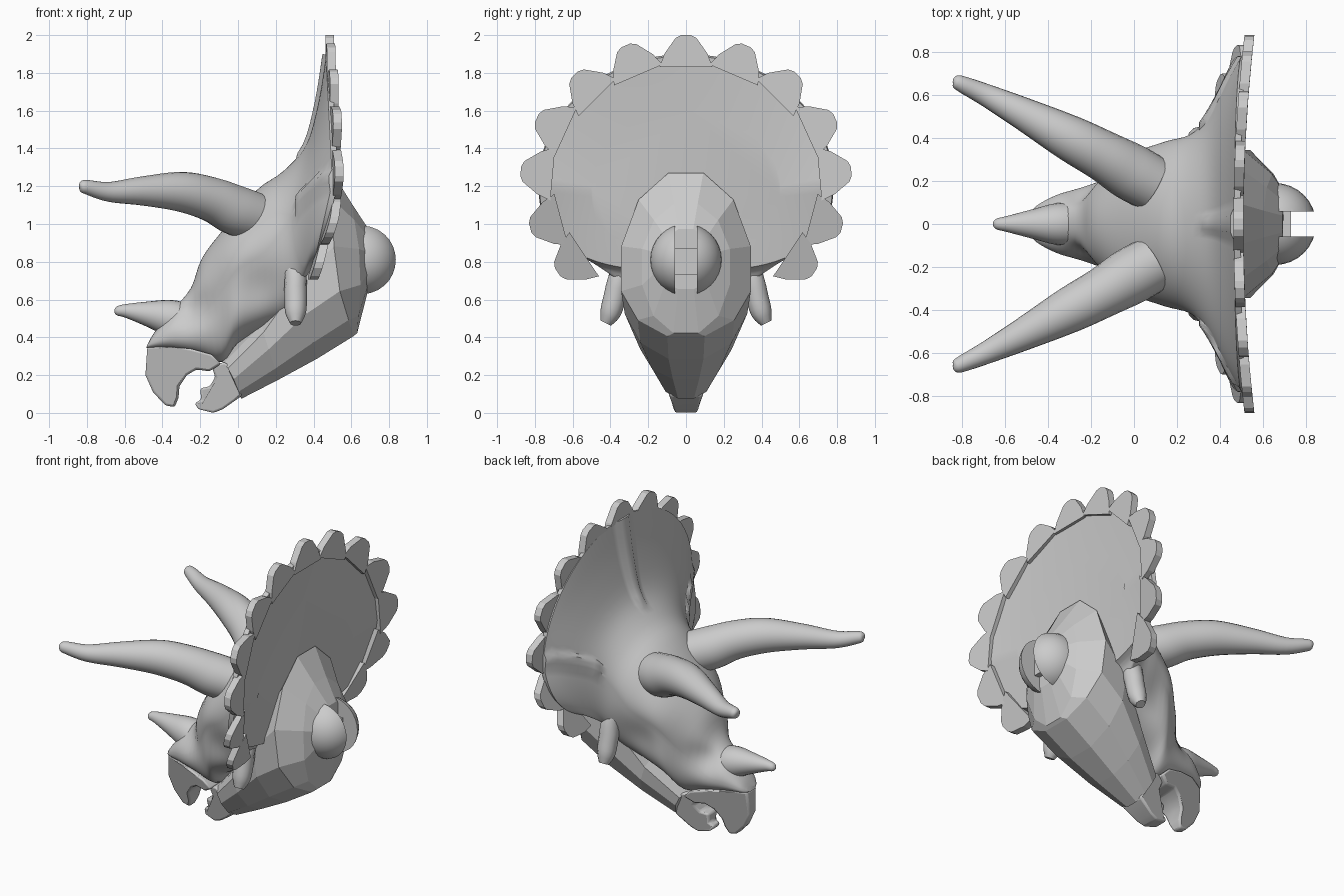
import bpy, bmesh, math
from mathutils import Vector

if "Cube" in bpy.data.objects:
    bpy.data.objects.remove(bpy.data.objects["Cube"])


def finish(name, bm, smooth=None):
    bmesh.ops.recalc_face_normals(bm, faces=bm.faces)
    me = bpy.data.meshes.new(name)
    bm.to_mesh(me)
    bm.free()
    ob = bpy.data.objects.new(name, me)
    bpy.context.collection.objects.link(ob)
    if smooth:
        bpy.ops.object.select_all(action='DESELECT')
        ob.select_set(True)
        bpy.context.view_layer.objects.active = ob
        bpy.ops.object.shade_smooth_by_angle(angle=math.radians(smooth))
    return ob


def loft(name, rings, smooth=None):
    bm = bmesh.new()
    vs = [[bm.verts.new(p) for p in r] for r in rings]
    n = len(vs[0])
    for a, b in zip(vs, vs[1:]):
        for i in range(n):
            bm.faces.new((a[i], a[(i + 1) % n], b[(i + 1) % n], b[i]))
    bm.faces.new(vs[0])
    bm.faces.new(vs[-1])
    return finish(name, bm, smooth)


def spline(rows, sub):
    """Catmull-Rom interpolation of rows of numbers."""
    out = []
    for i in range(len(rows) - 1):
        q = [rows[max(0, min(len(rows) - 1, i + k))] for k in (-1, 0, 1, 2)]
        for s in range(sub):
            t = s / sub
            out.append([0.5 * (2 * b + (c - a) * t + (2 * a - 5 * b + 4 * c - d) * t * t
                               + (3 * b - a - 3 * c + d) * t ** 3) for a, b, c, d in zip(*q)])
    return out + [list(rows[-1])]


def section(st, n, phase=0.0, p=0.75):
    """Ring through a top (x,z), side (x,y,z) and bottom (x,z) point."""
    xt, zt, xs, ys, zs, xb, zb = st
    ring = []
    for i in range(n):
        a = 2 * math.pi * (i + phase) / n
        c, s = math.cos(a), math.sin(a)
        if s < 0:
            c, s = math.copysign(abs(c) ** p, c), -abs(s) ** p
            x, z = xs + (xb - xs) * -s, zs + (zs - zb) * s
        else:
            x, z = xs + (xt - xs) * s, zs + (zt - zs) * s
        ring.append(Vector((x, ys * c, z)))
    return ring


def horn(name, rows, sub=5, n=24):
    """Round tapered tube along rows of x, y, z, radius."""
    rows = spline(rows, sub)
    pts = [Vector(r[:3]) for r in rows]
    rings = []
    for i, p in enumerate(pts):
        t = (pts[min(i + 1, len(pts) - 1)] - pts[max(i - 1, 0)]).normalized()
        u = t.cross(Vector((0, 0, 1))).normalized()
        v = t.cross(u)
        r = rows[i][3]
        rings.append([p + r * (u * math.cos(a) + v * math.sin(a))
                      for a in (2 * math.pi * k / n for k in range(n))])
    return loft(name, rings, 50)


def slab(name, outline, smooth=35, bevel=0.012):
    """Side outline (x, z, half width) joined left to right."""
    ob = loft(name, [[(x, s * w, z) for x, z, w in outline] for s in (-1, 0, 1)], smooth)
    m = ob.modifiers.new("round", 'BEVEL')
    m.width, m.segments = bevel, 2
    return ob


# Skull flaring into the frill: back centre, rim, then forward to the snout
stations = [
    (.47, 1.60, .50, .50, 1.18, .43, .85),
    (.495, 1.89, .53, .775, 1.22, .42, .75),
    (.465, 1.90, .50, .78, 1.22, .39, .74),
    (.425, 1.65, .44, .68, 1.20, .36, .70),
    (.36, 1.42, .34, .50, 1.12, .33, .60),
    (.24, 1.28, .26, .415, 1.00, .28, .48),
    (.10, 1.18, .14, .385, .85, .15, .44),
    (-.07, .98, .00, .34, .75, .00, .37),
    (-.19, .82, -.12, .235, .58, -.08, .27),
    (-.25, .66, -.25, .175, .45, -.22, .31),
    (-.35, .54, -.36, .135, .42, -.36, .335),
    (-.44, .43, -.45, .085, .38, -.46, .34),
    (-.475, .37, -.48, .04, .36, -.485, .345),
]
rows = stations[:2] + spline(stations[2:], 4)
rings = []
for k, st in enumerate(rows):
    ring = section(st, 128)
    for v in ring:
        # raised ribs on the frill front
        if 2 <= k <= 11 and ((abs(v.y) < .04 and v.z > 1.1) or (abs(v.z - st[4] - .02) < .04)):
            v.x -= .018
        # hollows at nostril and cheek
        v.y *= 1 - .3 * math.exp(-((v.x + .25) ** 2 + (v.z - .56) ** 2) / .008)
        v.y *= 1 - .13 * math.exp(-((v.x - .1) ** 2 + (v.z - .65) ** 2) / .02)
    rings.append(ring)
loft("skull_and_frill", rings, 40)

# Frill points around the rim
def frill_x(y, z):
    return .49 + .05 * (y / .87) ** 2 - .28 * max(0, 1.1 - z)


shape = [(-.14, -.17), (-.115, -.10), (-.055, -.015), (-.025, 0),
         (.025, 0), (.055, -.015), (.115, -.10), (.14, -.17)]
tips = [(0, 2.0), (.32, 1.945), (.59, 1.79), (.79, 1.56), (.875, 1.28), (.825, .98), (.68, .745)]
for i, (ty, tz) in enumerate(tips):
    for side in ((1,) if i == 0 else (1, -1)):
        tip = Vector((0, ty * side, tz))
        out = (tip - Vector((0, 0, 1.2))).normalized()
        tan = Vector((0, -out.z, out.y))
        pts = [tip + tan * t + out * r for t, r in shape]
        loft("frill_point", [[(frill_x(p.y, p.z) + d, p.y, p.z) for p in pts]
                             for d in (-.028, .018)])

# Brow horns and cheek spikes, one per side
for s in (1, -1):
    horn("brow_horn", [(.08, s * .19, 1.04, .13), (-.02, s * .245, 1.075, .132),
                       (-.14, s * .315, 1.13, .118), (-.3, s * .40, 1.17, .106),
                       (-.5, s * .505, 1.175, .078), (-.68, s * .595, 1.17, .053),
                       (-.8, s * .65, 1.195, .038), (-.83, s * .664, 1.2, .028),
                       (-.84, s * .667, 1.2, .008)])
    horn("cheek_spike", [(.25, s * .30, .84, .05), (.30, s * .345, .74, .06),
                         (.305, s * .375, .62, .06), (.305, s * .40, .53, .055),
                         (.305, s * .425, .475, .03)], 3, 12)

# Nose horn
horn("nose_horn", [(-.28, 0, .48, .10), (-.37, 0, .505, .095), (-.48, 0, .525, .066),
                   (-.59, 0, .54, .037), (-.64, 0, .54, .024), (-.655, 0, .54, .006)])

# Beak and lower jaw
slab("upper_beak", [(-.48, .35, .05), (-.49, .2, .035), (-.45, .11, .03), (-.385, .04, .03),
                    (-.335, .03, .03), (-.315, .08, .05), (-.31, .14, .075), (-.27, .2, .1),
                    (-.22, .23, .12), (-.15, .22, .13), (-.09, .26, .16), (-.14, .31, .17),
                    (-.25, .34, .15), (-.36, .35, .125)])
slab("lower_jaw", [(-.2, .13, .05), (-.195, .07, .04), (-.23, .05, .03), (-.21, .02, .05),
                   (-.13, 0, .06), (-.08, .02, .07), (.02, .09, .085), (.01, .2, .13),
                   (-.07, .27, .14), (-.14, .25, .11), (-.12, .19, .1), (-.15, .14, .07)])

# Faceted neck behind the jaw
neck = [
    (-.09, .28, -.04, .15, .22, .02, .07),
    (.12, .50, .14, .25, .40, .22, .17),
    (.32, .95, .34, .335, .62, .42, .275),
    (.50, 1.29, .51, .355, .74, .615, .395),
    (.60, 1.12, .655, .24, .78, .63, .41),
    (.69, .98, .70, .15, .80, .69, .65),
]
loft("neck", [section(s, 12, .5, .95) for s in neck])

# Ball joint with a vertical slot and a cross block
bm = bmesh.new()
bmesh.ops.create_uvsphere(bm, u_segments=32, v_segments=16, radius=.19)
bmesh.ops.translate(bm, verts=bm.verts, vec=(.655, 0, .81))
ball = finish("joint_ball", bm, 40)


def box(name, lo, hi):
    bm = bmesh.new()
    bmesh.ops.create_cube(bm, size=1)
    for v in bm.verts:
        v.co = [(a + b) / 2 + c * (b - a) for a, b, c in zip(lo, hi, v.co)]
    return finish(name, bm)


cutter = box("slot_cutter", (.64, -.057, .5), (.95, .057, 1.1))
cutter.hide_render = cutter.hide_viewport = True
cut = ball.modifiers.new("slot", 'BOOLEAN')
cut.operation, cut.object, cut.solver = 'DIFFERENCE', cutter, 'EXACT'
box("joint_block", (.62, -.057, .73), (.73, .057, .87))
